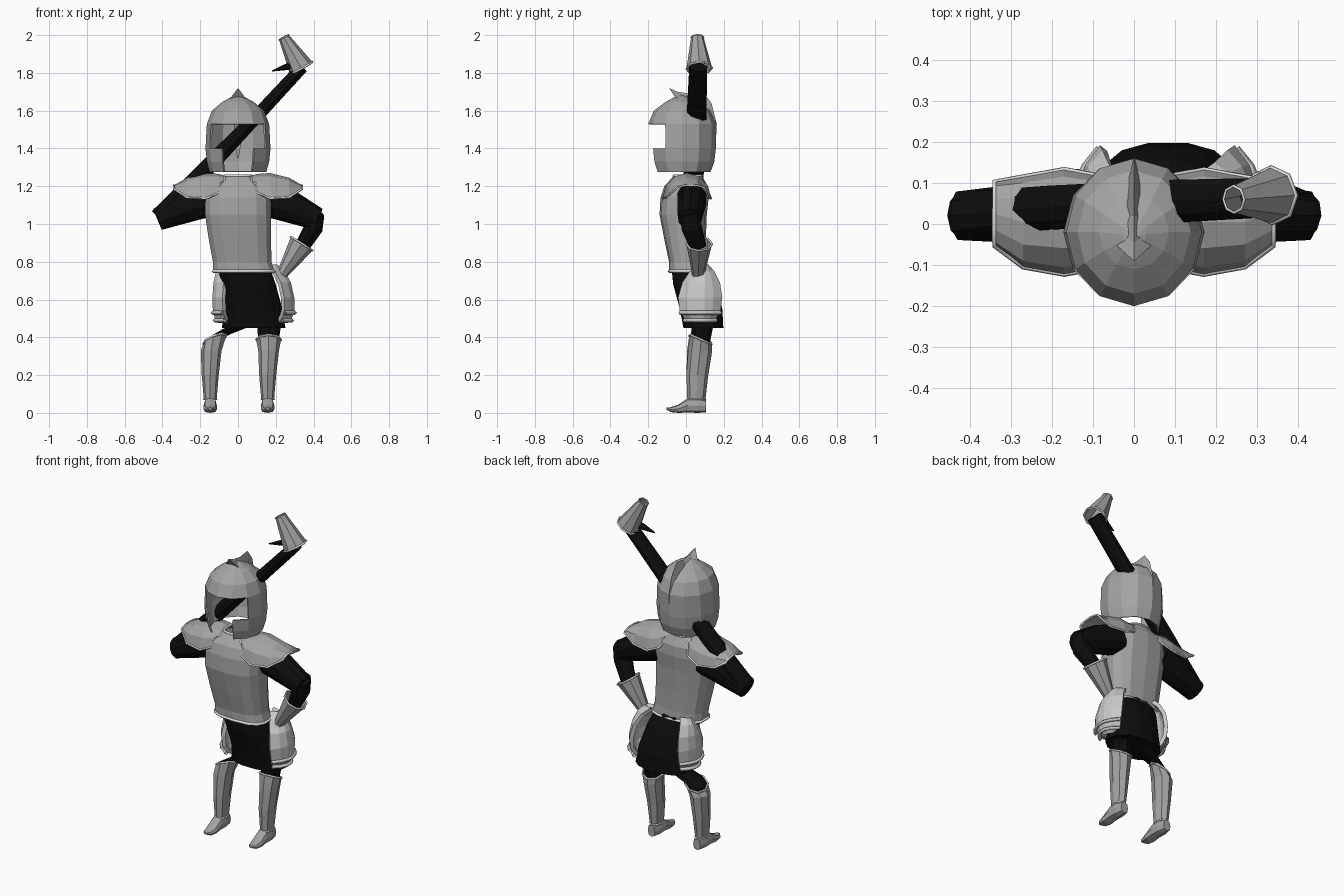
import bpy, bmesh, math
from mathutils import Vector as V

if "Cube" in bpy.data.objects:
    bpy.data.objects.remove(bpy.data.objects["Cube"])


def material(name, c):
    m = bpy.data.materials.new(name)
    m.diffuse_color = (c, c, c, 1)
    m.use_nodes = True
    m.node_tree.nodes["Principled BSDF"].inputs["Base Color"].default_value = m.diffuse_color
    return m


STEEL = material("steel grey", 0.37)
PALE = material("pale steel", 0.58)
TRIM = material("light trim", 0.72)
BLACK = material("black cloth", 0.004)


def ring(c, rx, ry, axis=(0, 0, 1), n=10, power=1.0, turn=0.0):
    """Closed loop of points around an axis."""
    a = V(axis).normalized()
    u = V((1, 0, 0)) if abs(a.y) > 0.9 else V((0, 1, 0)).cross(a).normalized()
    v = V((0, 0, 1)) if abs(a.y) > 0.9 else a.cross(u)
    pts = []
    for i in range(n):
        t = 2 * math.pi * i / n + turn
        co, si = math.cos(t), math.sin(t)
        co = math.copysign(abs(co) ** power, co)
        si = math.copysign(abs(si) ** power, si)
        pts.append(V(c) + u * rx * co + v * ry * si)
    return pts


def loft(name, rows, mat, closed=True, caps=(False, False), keep=None, thick=0):
    """Skin neighbouring rows of points; keep(row, column) can drop faces."""
    bm = bmesh.new()
    vs = [[bm.verts.new(p) for p in r] for r in rows]
    n = len(rows[0])
    for r in range(len(rows) - 1):
        for i in range(n if closed else n - 1):
            if keep is None or keep(r, i):
                j = (i + 1) % n
                bm.faces.new((vs[r][i], vs[r][j], vs[r + 1][j], vs[r + 1][i]))
    if caps[0]:
        bm.faces.new(vs[0][::-1])
    if caps[1]:
        bm.faces.new(vs[-1])
    bmesh.ops.remove_doubles(bm, verts=bm.verts, dist=0.0005)
    bmesh.ops.recalc_face_normals(bm, faces=bm.faces)
    me = bpy.data.meshes.new(name)
    bm.to_mesh(me)
    bm.free()
    me.materials.append(mat)
    ob = bpy.data.objects.new(name, me)
    bpy.context.collection.objects.link(ob)
    if thick:
        mod = ob.modifiers.new("thickness", 'SOLIDIFY')
        mod.thickness = thick
        mod.offset = -1
    return ob


def edging(name, pts, r=0.006, closed=True, mat=TRIM):
    """Thin rolled rim that follows a line of points."""
    cu = bpy.data.curves.new(name, 'CURVE')
    cu.dimensions = '3D'
    cu.bevel_depth, cu.bevel_resolution = r, 0
    sp = cu.splines.new('POLY')
    sp.points.add(len(pts) - 1)
    for p, q in zip(sp.points, pts):
        p.co = (*q, 1)
    sp.use_cyclic_u = closed
    cu.materials.append(mat)
    bpy.context.collection.objects.link(bpy.data.objects.new(name, cu))


def limb(name, stops, mat, n=10, caps=(True, True)):
    """Tube through (centre, in-plane radius, depth radius) stops."""
    axis = V(stops[-1][0]) - V(stops[0][0])
    return loft(name, [ring(c, a, b, axis, n) for c, a, b in stops], mat, caps=caps)


# helmet: twelve-sided dome with a T-shaped face opening
front = -math.pi / 2
dome = [(1.275, .15, .15, -.02), (1.33, .165, .17, -.02), (1.40, .172, .178, -.02),
        (1.53, .165, .18, -.02), (1.60, .138, .15, -.02), (1.645, .085, .09, -.02),
        (1.675, .03, .03, -.025), (1.685, .0002, .0002, -.03)]
helmet_rows = [ring((0, y, z), a, b, n=12, turn=front) for z, a, b, y in dome]
loft("helmet", helmet_rows, STEEL, thick=0.01,
     keep=lambda r, i: not ((r == 2 and i in (0, 1, 10, 11)) or (r < 2 and i in (0, 11))))

# helmet crest: wedge running from the brow point down the back
crest = [(-.09, 1.72, -.05, 1.66, .045), (-.045, 1.70, -.02, 1.65, .038),
         (.02, 1.69, .02, 1.63, .026), (.09, 1.70, .06, 1.61, .022),
         (.135, 1.64, .10, 1.58, .022), (.163, 1.53, .13, 1.51, .02),
         (.158, 1.43, .13, 1.42, .015), (.14, 1.35, .13, 1.35, .004)]
loft("helmet_crest", [[V((-w, by, bz)), V((0, y, z)), V((w, by, bz))]
                      for y, z, by, bz, w in crest], STEEL, caps=(True, True))

# breastplate
body = [(.75, .03, .165, -.09, .11), (.80, .022, .158, -.09, .105),
        (.92, .01, .168, -.115, .105), (1.05, 0, .178, -.14, .11),
        (1.14, 0, .176, -.135, .12), (1.20, 0, .16, -.115, .115), (1.255, 0, .075, -.065, .085)]
body_rows = [ring((x, (f + b) / 2, z), a, (b - f) / 2, n=14, power=.72,
                  turn=math.pi / 14) for z, x, a, f, b in body]
loft("breastplate", body_rows, STEEL)
edging("breastplate_hem", body_rows[0], .009)
edging("collar_rim", body_rows[-1], .008)

# shoulder guards: arched shells with rolled rims
guard = [(.07, .09, 1.21, .045), (.10, .115, 1.165, .10), (.17, .128, 1.135, .135),
         (.27, .11, 1.14, .105), (.34, .078, 1.185, .02)]
for s, side in ((-1, "right"), (1, "left")):
    rows = [[V((s * x, .005 + (.02 if x > .3 else 0) - hy * math.cos(t), zb + h * math.sin(t)))
             for t in (math.pi * k / 6 for k in range(7))] for x, hy, zb, h in guard]
    loft(side + "_shoulder_guard", rows, STEEL, closed=False)
    rim = rows[0] + [r[-1] for r in rows[1:]] + rows[-1][-2::-1] + [r[0] for r in rows[-2:0:-1]]
    edging(side + "_shoulder_rim", rim)

    # upper arm
    limb(side + "_upper_arm", [((s * .15, .03, 1.135), .095, .08), ((s * .28, .025, 1.09), .085, .075),
                               ((s * .425, .02, 1.025), .06, .062)], BLACK)

# forearms: one raised behind the head, one resting at the hip
limb("right_forearm", [((-.415, .02, 1.03), .055, .06), ((-.2, .04, 1.26), .045, .056),
                       ((.08, .055, 1.55), .035, .055), ((.34, .065, 1.83), .032, .05)], BLACK)
limb("left_forearm", [((.415, .02, 1.06), .045, .06), ((.40, .03, .98), .05, .055),
                      ((.34, .065, .88), .04, .045)], BLACK)
limb("raised_cuff_lining", [((.31, .06, 1.845), .024, .03), ((.25, .05, 1.83), .016, .022),
                            ((.18, .04, 1.81), .003, .004)], BLACK, n=6)

# gauntlets: flared open cones
for side, wide, narrow in (("right", (.335, .07, 1.825), (.243, .06, 1.988)),
                           ("left", (.337, .07, .895), (.232, .065, .732))):
    axis = V(narrow) - V(wide)
    rows = [ring(wide, .068, .068, axis, 8), ring(narrow, .029, .033, axis, 8)]
    loft(side + "_gauntlet", rows, STEEL)
    edging(side + "_gauntlet_rim", rows[0], .006)
    edging(side + "_gauntlet_cuff", rows[1], .004)

# skirt, flaring toward the back
loft("skirt", [ring((x, y, z), a, b, n=14, power=.85) for z, x, y, a, b in
               ((.78, .03, .01, .135, .09), (.68, .055, .045, .145, .115),
                (.55, .08, .08, .155, .115), (.45, .083, .092, .168, .108))],
     BLACK, caps=(True, True))

# hip guards: bulging shells with a rolled lower end
shape = [(.785, .03, .09), (.75, .065, .085), (.69, .10, .08), (.61, .117, .075),
         (.54, .108, .075), (.50, .085, .075), (.475, .05, .075)]
for s, side, top, mid, low in ((-1, "right", .10, .138, .11), (1, "left", .21, .30, .265)):
    rows = []
    for k, (z, w, yc) in enumerate(shape):
        t = k / 6
        out = top * (1 - t) + low * t + (mid - (top + low) / 2) * math.sin(math.pi * t)
        rows.append([V((s * (out - .055 * u * u), yc + w * u, z))
                     for u in (-1, -.6, -.2, .2, .6, 1)])
    loft(side + "_hip_guard", rows, PALE, closed=False, thick=.022)
    for k in (4, 5):
        edging(side + "_hip_fold_%d" % (k - 3), [p + V((s * .002, 0, -.01)) for p in rows[k]],
               .011, False, PALE)

# legs: thigh, greave and pointed shoe
for side, thigh, knee, shin, ankle, tilt in (
        ("right", (.03, .09, .47), (-.122, .075, .388), (-.142, .07, .33), (-.147, .055, .072), (-.4, .4, 1)),
        ("left", (.165, .09, .48), (.162, .08, .388), (.162, .075, .33), (.157, .055, .072), (0, .45, 1))):
    loft(side + "_thigh", [ring(thigh, .065, .058, n=8),
                           ring(V(knee) + V((0, 0, .01)), .056, .052, tilt, 8),
                           ring(V(shin) - V((0, 0, .02)), .045, .05, n=8)],
         BLACK, caps=(True, True))
    rows = [ring(knee, .066, .062, tilt, 8), ring(shin, .055, .064, n=8),
            ring((ankle[0], .06, .20), .045, .058, n=8), ring(ankle, .034, .048, n=8)]
    loft(side + "_greave", rows, STEEL)
    edging(side + "_greave_rim", rows[0], .006)
    edging(side + "_ankle_rim", rows[-1], .005)
    x = ankle[0]
    loft(side + "_shoe", [ring((x, y, z), a, h, (0, 1, 0), 8, .75) for y, z, a, h in
                          ((.107, .036, .024, .034), (.06, .04, .035, .04), (.01, .04, .035, .038),
                           (-.04, .022, .036, .022), (-.08, .017, .028, .013), (-.102, .022, .01, .006))],
         STEEL, caps=(True, True))
